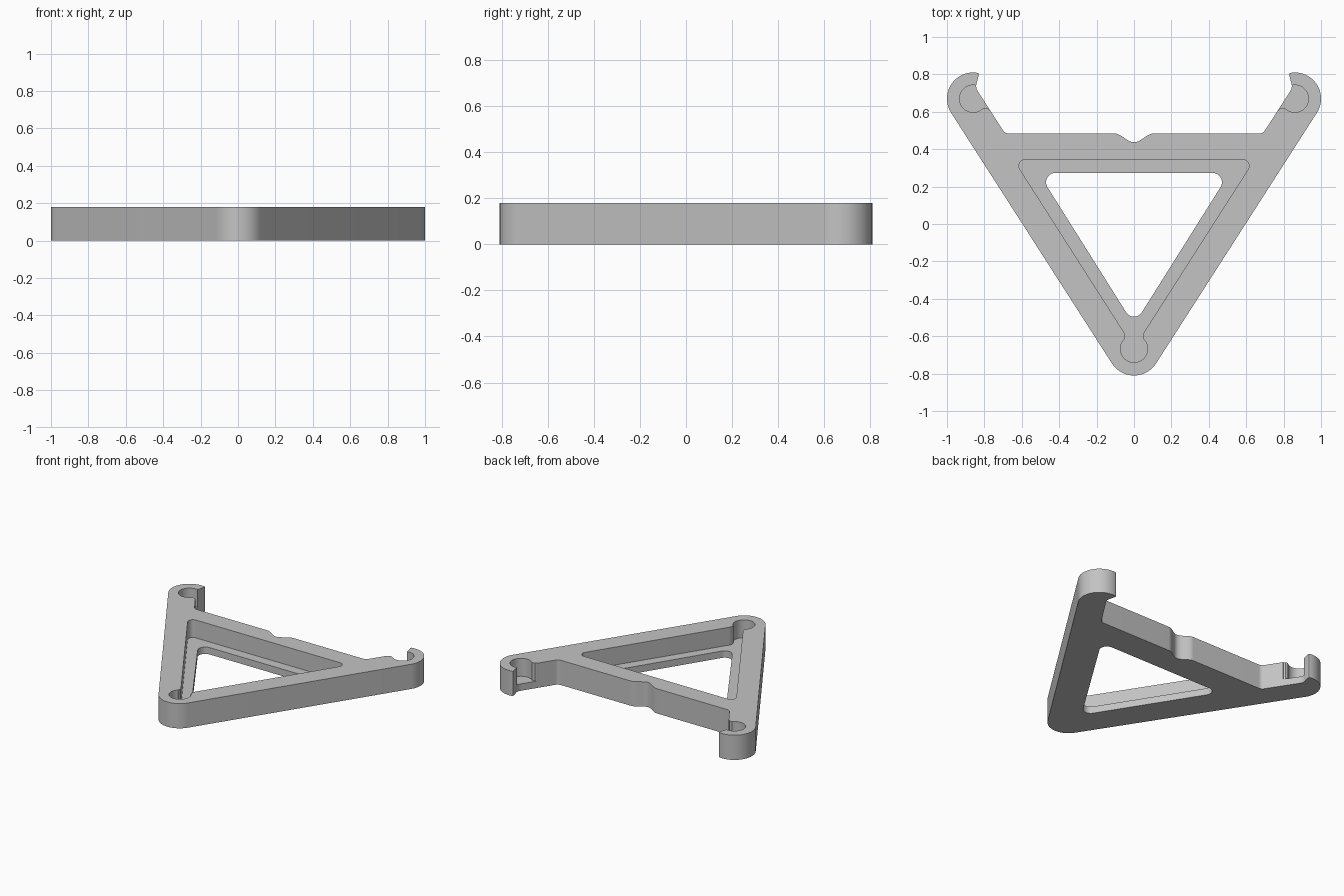
import bpy
import bmesh
from math import cos, sin, pi, radians

if "Cube" in bpy.data.objects:
    bpy.data.objects.remove(bpy.data.objects["Cube"], do_unlink=True)

HEIGHT = 0.18
FLOOR = 0.05
SIDE = 212.7      # direction the slanted left side faces, in degrees
HOOK = (-0.86, 0.67)
NOSE = (0, -0.67)

grey = bpy.data.materials.new("light grey plastic")
grey.use_nodes = True
grey.diffuse_color = (0.55, 0.55, 0.55, 1)
grey.node_tree.nodes["Principled BSDF"].inputs["Base Color"].default_value = (0.55, 0.55, 0.55, 1)


def arc(center, radius, start, end, steps=16):
    angles = [radians(start + (end - start) * i / steps) for i in range(steps + 1)]
    return [(center[0] + radius * cos(a), center[1] + radius * sin(a)) for a in angles]


def mirrored(half):
    """Close a left half profile with its right half."""
    return half + [(-x, y) for x, y in reversed(half) if abs(x) > 1e-4]


def prism(name, profile, bottom, top):
    bm = bmesh.new()
    face = bm.faces.new([bm.verts.new((x, y, bottom)) for x, y in profile])
    up = bmesh.ops.extrude_face_region(bm, geom=[face])["geom"]
    verts = [v for v in up if isinstance(v, bmesh.types.BMVert)]
    bmesh.ops.translate(bm, verts=verts, vec=(0, 0, top - bottom))
    bmesh.ops.recalc_face_normals(bm, faces=bm.faces[:])
    mesh = bpy.data.meshes.new(name)
    bm.to_mesh(mesh)
    bm.free()
    mesh.materials.append(grey)
    obj = bpy.data.objects.new(name, mesh)
    bpy.context.collection.objects.link(obj)
    return obj


# Outer frame: back notch, inside corner, hook tip, hook, rounded nose
notch = [(-0.105 * i / 12, 0.4605 - 0.0235 * cos(pi * i / 12)) for i in range(13)]
tip = [(-0.832, 0.705), (-0.841, 0.72), (-0.844, 0.735), (-0.843, 0.748),
       (-0.83, 0.795), (-0.831, 0.806)]
outline = (notch + arc((-0.67, 0.52), 0.036, 270, SIDE, 8) + tip
           + arc(HOOK, 0.14, 79, SIDE, 32) + arc(NOSE, 0.14, SIDE, 270))
frame = prism("triangular_frame", mirrored(outline), 0, HEIGHT)

# Through opening
opening = ([(0, 0.273)] + arc((-0.42, 0.223), 0.05, 90, SIDE)
           + arc((0, -0.445), 0.05, SIDE, 270))
cutters = [prism("opening_cutter", mirrored(opening), -0.1, 0.3)]

# Stepped recess with a keyhole pocket at the nose
neck = [(-0.056, -0.575), (-0.049, -0.59), (-0.048, -0.605), (-0.052, -0.618)]
recess = ([(0, 0.345)] + arc((-0.58, 0.31), 0.035, 90, SIDE) + neck
          + arc((0, -0.667), 0.073, 142, 270, 24))
cutters.append(prism("recess_cutter", mirrored(recess), FLOOR, 0.3))

# Open round pockets inside the hooks
pocket = ([(-0.72, 0.66), (-0.775, 0.609), (-0.784, 0.62), (-0.794, 0.621)]
          + arc(HOOK, 0.073, 318, 76, 32) + [(-0.75, 0.73)])
for side, sign in (("right", 1), ("left", -1)):
    profile = [(sign * x, y) for x, y in pocket]
    cutters.append(prism(side + "_pocket_cutter", profile, FLOOR, 0.3))

# Carve the frame
for cutter in cutters:
    cutter.hide_render = True
    mod = frame.modifiers.new(cutter.name, "BOOLEAN")
    mod.operation = "DIFFERENCE"
    mod.solver = "EXACT"
    mod.object = cutter
bpy.context.view_layer.update()
carved = frame.evaluated_get(bpy.context.evaluated_depsgraph_get())
frame.data = bpy.data.meshes.new_from_object(carved)
frame.modifiers.clear()
for cutter in cutters:
    bpy.data.objects.remove(cutter, do_unlink=True)

# Smooth the rounded walls, keep the rims sharp
bpy.ops.object.select_all(action="DESELECT")
frame.select_set(True)
bpy.context.view_layer.objects.active = frame
bpy.ops.object.shade_smooth_by_angle()
